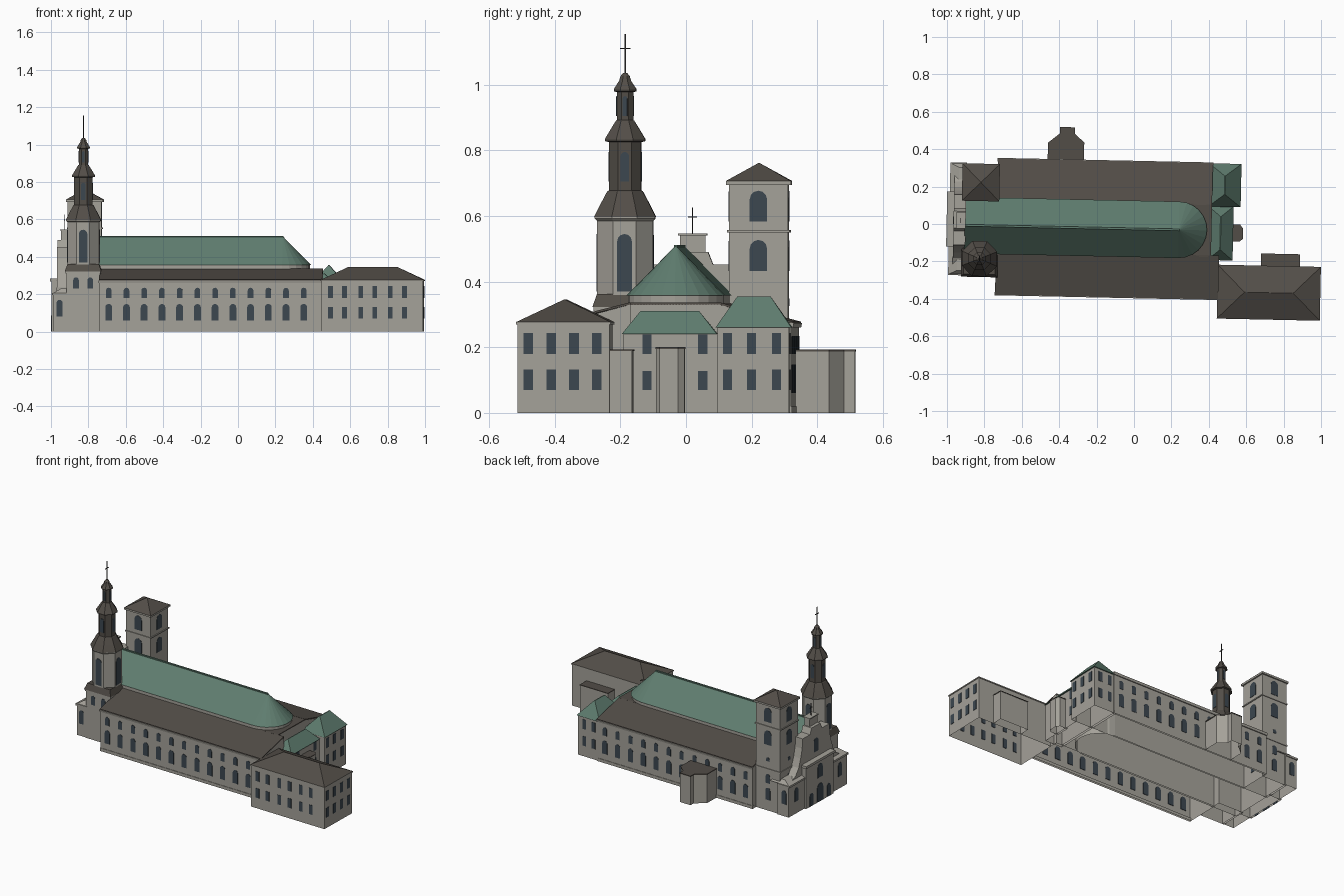
import bpy, bmesh
from math import sin, cos, pi, radians
from mathutils import Matrix, Vector

if "Cube" in bpy.data.objects:
    bpy.data.objects.remove(bpy.data.objects["Cube"])

SKEW = Matrix.Rotation(radians(-1.22), 4, 'Z')   # whole plan is turned slightly


def mat(name, col):
    m = bpy.data.materials.new(name)
    m.diffuse_color = (*col, 1)
    m.use_nodes = True
    m.node_tree.nodes["Principled BSDF"].inputs["Base Color"].default_value = m.diffuse_color
    return m


WALL = mat("stone", (0.375, 0.36, 0.32))
ROOF = mat("brown_roof", (0.085, 0.075, 0.064))
GREEN = mat("copper_roof", (0.115, 0.205, 0.16))
GLASS = mat("window_glass", (0.045, 0.063, 0.08))
IRON = mat("iron", (0.03, 0.03, 0.03))


def mesh(name, verts, faces, m):
    """Build an object; faces lying on the ground are left open."""
    me = bpy.data.meshes.new(name)
    me.from_pydata([SKEW @ Vector(v) for v in verts], [], faces)
    bm = bmesh.new()
    bm.from_mesh(me)
    bmesh.ops.recalc_face_normals(bm, faces=bm.faces)
    floor = [f for f in bm.faces if all(v.co.z < 1e-5 for v in f.verts)]
    bmesh.ops.delete(bm, geom=floor, context='FACES_ONLY')
    bm.to_mesh(me)
    bm.free()
    me.materials.append(m)
    ob = bpy.data.objects.new(name, me)
    bpy.context.collection.objects.link(ob)
    return ob


def loft(name, rings, m):
    """Skin a stack of equal-length rings and cap both ends."""
    n = len(rings[0])
    verts = [p for r in rings for p in r]
    faces = [tuple(range(n)), tuple(range(len(verts) - n, len(verts)))]
    for k in range(len(rings) - 1):
        for i in range(n):
            j = (i + 1) % n
            faces.append((k*n + i, k*n + j, k*n + n + j, k*n + n + i))
    return mesh(name, verts, faces, m)


def plan(name, pts, z0, z1, m):
    return loft(name, [[(x, y, z) for x, y in pts] for z in (z0, z1)], m)


def section(name, pts, x0, x1, m):
    return loft(name, [[(x, y, z) for y, z in pts] for x in (x0, x1)], m)


def box(name, x0, x1, y0, y1, z0, z1, m):
    return plan(name, [(x0, y0), (x1, y0), (x1, y1), (x0, y1)], z0, z1, m)


def hip(name, x0, x1, y0, y1, z0, z1, ix, iy, m):
    """Hipped roof: ix / iy are how far the ridge is set in on each side."""
    ring = lambda a, b, z: [(x0+a, y0+b, z), (x1-a, y0+b, z), (x1-a, y1-b, z), (x0+a, y1-b, z)]
    return loft(name, [ring(0, 0, z0), ring(ix, iy, z1)], m)


def tower_stage(name, profile, m, n=8):
    """Octagon turned around the south-west tower axis; radii are half widths."""
    return loft(name, [[(TX + r/cos(pi/n)*cos((2*i+1)*pi/n), TY + r/cos(pi/n)*sin((2*i+1)*pi/n), z)
                        for i in range(n)] for r, z in profile], m)


def windows(name, specs, m=GLASS):
    """specs: (x, y, z0, z1, width, facing angle in degrees, arched)."""
    verts, faces = [], []
    for x, y, z0, z1, w, ang, arched in specs:
        r = w/2
        prof = [(-r, z0), (r, z0)]
        if arched:
            prof += [(r*cos(a*pi/6), z1 - r + r*sin(a*pi/6)) for a in range(7)]
        else:
            prof += [(r, z1), (-r, z1)]
        nx, ny = cos(radians(ang)), sin(radians(ang))
        b, n = len(verts), len(prof)
        for d in (-0.003, 0.002):
            verts += [(x + nx*d - ny*u, y + ny*d + nx*u, z) for u, z in prof]
        faces += [tuple(range(b, b+n)), tuple(range(b+n, b+2*n))]
        faces += [(b+i, b+(i+1) % n, b+n+(i+1) % n, b+n+i) for i in range(n)]
    return mesh(name, verts, faces, m)


def cross(name, x, y, z0, z1, za, arm, t=0.002):
    box(name + "_post", x-t, x+t, y-t, y+t, z0, z1, IRON)
    box(name + "_arm", x-t, x+t, y-arm, y+arm, za-t, za+t, IRON)


# Aisles: walls, cornice and lean-to roofs
S, N, C = -0.388, 0.329, -0.026
for name, ye, yi, x1 in (("south", S, -0.16, 0.458), ("north", N, 0.11, 0.415)):
    s = -1 if ye < 0 else 1
    e = ye + s*0.006
    section(name + "_aisle", [(ye, 0), (yi, 0), (yi, 0.33), (ye, 0.27)], -0.735, x1, WALL)
    section(name + "_aisle_roof", [(e, 0.272), (yi, 0.33), (yi, 0.337), (e, 0.278)], -0.735, x1, ROOF)
    section(name + "_cornice", [(ye - s*0.01, 0.26), (e, 0.26), (e + s*0.003, 0.274), (ye - s*0.01, 0.274)],
            -0.738, x1 + 0.003, WALL)
    section(name + "_plinth", [(ye - s*0.01, 0), (ye + s*0.003, 0), (ye + s*0.003, 0.02), (ye - s*0.01, 0.02)],
            -0.736, x1, WALL)
    wins = []
    for i in range(12):
        x = -0.683 + i*0.0948
        wins.append((x, ye, 0.18, 0.235, 0.03, 90*s, True))
        if s < 0 or abs(x + 0.372) > 0.11:
            wins.append((x, ye, 0.06, 0.148, 0.037, 90*s, True))
    windows(name + "_aisle_windows", wins)
box("apse_surround_roof", 0.2, 0.415, -0.165, 0.115, 0.329, 0.336, ROOF)
box("apse_surround_wall", 0.405, 0.415, -0.16, 0.11, 0, 0.33, WALL)

# Nave with rounded east end, ridge roof running into a half cone
def nave_outline(r, x0=-0.905, xe=0.24, k=12):
    arc = [(xe + r*sin(a*pi/k), C - r*cos(a*pi/k)) for a in range(k+1)]
    return [(x0, C - r)] + arc + [(x0, C + r)]

plan("nave_wall", nave_outline(0.145), 0, 0.36, WALL)
out = nave_outline(0.151)
n = len(out)
v = [(x, y, 0.357) for x, y in out] + [(-0.905, C, 0.51), (0.24, C, 0.51)]
f = [tuple(range(n)), (0, 1, n+1, n), (n-2, n-1, n, n+1), (n-1, 0, n)]
f += [(i, i+1, n+1) for i in range(1, n-2)]
mesh("nave_roof", v, f, GREEN)
box("nave_ridge_cap", -0.905, 0.243, C-0.005, C+0.005, 0.503, 0.512, GREEN)

# East buildings with copper hipped roofs
box("northeast_wing", 0.40, 0.56, 0.108, 0.326, 0, 0.262, WALL)
hip("northeast_wing_roof", 0.395, 0.568, 0.102, 0.333, 0.26, 0.355, 0.084, 0.065, GREEN)
box("sacristy", 0.40, 0.523, -0.18, 0.11, 0, 0.243, WALL)
hip("sacristy_roof", 0.395, 0.531, -0.184, 0.105, 0.241, 0.31, 0.066, 0.055, GREEN)
plan("east_oriel", [(0.51, -0.079), (0.565, -0.079), (0.581, -0.068), (0.581, -0.012),
                    (0.565, 0.008), (0.51, 0.008)], 0, 0.195, WALL)
plan("east_oriel_roof", [(0.51, -0.081), (0.567, -0.081), (0.583, -0.068), (0.583, -0.012),
                         (0.567, 0.01), (0.51, 0.01)], 0.195, 0.2, ROOF)
ROWS = ((0.07, 0.132), (0.18, 0.243))
wins = [(0.56, y, a, b, 0.028, 0, False) for y in (0.138, 0.212, 0.288) for a, b in ROWS]
wins += [(x, 0.326, a, b, 0.026, 90, False) for x in (0.445, 0.515) for a, b in ROWS]
wins += [(0.523, y, a, b - 0.004, 0.028, 0, False) for y in (-0.108, 0.062) for a, b in ROWS]
windows("east_windows", wins)

# South-east residence
box("residence", 0.457, 1.0, -0.492, -0.212, 0, 0.275, WALL)
box("residence_eave", 0.453, 1.004, -0.496, -0.208, 0.27, 0.277, WALL)
hip("residence_roof", 0.453, 1.004, -0.496, -0.208, 0.277, 0.346, 0.145, 0.1439, ROOF)
box("residence_annex", 0.685, 0.89, -0.212, -0.145, 0, 0.188, WALL)
box("residence_annex_roof", 0.683, 0.892, -0.212, -0.143, 0.188, 0.193, ROOF)
wins = [(x, -0.492, a, b, 0.026, -90, False)
        for x in (0.505, 0.58, 0.667, 0.742, 0.825, 0.9) for a, b in ROWS]
wins += [(1.0, y, a, b, 0.029, 0, False) for y in (-0.46, -0.39, -0.32, -0.25) for a, b in ROWS]
windows("residence_windows", wins)

# North chapel with flat roof
def chapel(d):
    return [(-0.467-d, 0.32), (-0.467-d, 0.425), (-0.405-d, 0.475), (-0.405-d, 0.508+d),
            (-0.328+d, 0.508+d), (-0.328+d, 0.475), (-0.277+d, 0.43), (-0.277+d, 0.32)]

plan("chapel_wall", chapel(0), 0, 0.187, WALL)
plan("chapel_roof", chapel(0.002), 0.187, 0.193, ROOF)

# Square north-west tower
QX, QY, h = -0.823, 0.205, 0.09
sq = lambda name, r, z0, z1: box(name, QX-r, QX+r, QY-r, QY+r, z0, z1, WALL)
sq("square_tower", h, 0, 0.7)
sq("square_tower_belt_low", h+0.004, 0.268, 0.277)
sq("square_tower_belt", h+0.005, 0.55, 0.557)
sq("square_tower_cornice", h+0.009, 0.694, 0.706)
hip("square_tower_roof", QX-0.1, QX+0.1, QY-0.1, QY+0.1, 0.706, 0.762, 0.0995, 0.0995, ROOF)
wins = []
for a in range(0, 360, 90):
    x, y = QX + h*cos(radians(a)), QY + h*sin(radians(a))
    wins += [(x, y, z, z+0.094, 0.053, a, True) for z in (0.433, 0.583)]
    wins += [(x, y, 0.325, 0.35, 0.024, a, True), (x, y, 0.07, 0.15, 0.035, a, True),
             (x, y, 0.18, 0.24, 0.032, a, True)]
windows("square_tower_windows", wins)

# Octagonal south-west tower with stacked helm
TX, TY = -0.822, -0.203
box("spire_tower_base", TX-0.09, TX+0.09, TY-0.088, TY+0.09, 0, 0.325, WALL)
box("spire_base_belt", TX-0.094, TX+0.094, TY-0.094, TY+0.094, 0.31, 0.323, WALL)
hip("spire_base_skirt", TX-0.098, TX+0.098, TY-0.098, TY+0.098, 0.322, 0.362, 0.014, 0.014, ROOF)
tower_stage("spire_octagon", [(0.085, 0.34), (0.085, 0.585), (0.092, 0.592), (0.092, 0.6)], WALL)
tower_stage("spire_helm", [(0.094, 0.597), (0.075, 0.635), (0.054, 0.675), (0.049, 0.678), (0.049, 0.825),
                           (0.061, 0.828), (0.061, 0.835), (0.045, 0.862), (0.028, 0.89), (0.025, 0.892),
                           (0.025, 0.977), (0.034, 0.98), (0.034, 0.987), (0.018, 1.012),
                           (0.014, 1.026), (0.006, 1.036)], ROOF)
wins = []
for a in range(0, 360, 90):
    for r, z0, z1, w in ((0.085, 0.37, 0.545, 0.045), (0.049, 0.705, 0.795, 0.026), (0.025, 0.905, 0.965, 0.014)):
        wins.append((TX + r*cos(radians(a)), TY + r*sin(radians(a)), z0, z1, w, a, True))
wins += [(TX + dx, TY - 0.088, 0.23, 0.29, 0.03, -90, True) for dx in (-0.038, 0.038)]
windows("spire_tower_windows", wins)
cross("spire_cross", TX, TY, 1.03, 1.155, 1.11, 0.016)

# West front: low wings, projecting centre and scrolled gable
box("west_wings", -0.982, -0.9, -0.288, 0.303, 0, 0.195, WALL)
box("west_wings_cornice", -0.988, -0.9, -0.294, 0.309, 0.195, 0.207, WALL)
hip("west_wings_coping", -0.982, -0.84, -0.288, 0.303, 0.207, 0.23, 0.04, 0.02, WALL)
box("west_centre", -0.995, -0.9, -0.135, 0.145, 0, 0.268, WALL)
box("west_centre_cornice", -1.002, -0.9, -0.142, 0.152, 0.268, 0.284, WALL)
half = [(0.25, 0.21), (0.205, 0.235), (0.175, 0.275), (0.155, 0.33), (0.14, 0.39),
        (0.135, 0.452), (0.06, 0.452), (0.045, 0.49)]
section("west_gable", [(y + 0.003, z) for y, z in half] + [(0.003 - y, z) for y, z in half[::-1]],
        -0.965, -0.9, WALL)
box("gable_top", -0.945, -0.905, -0.038, 0.04, 0.45, 0.54, WALL)
box("gable_top_cap", -0.95, -0.9, -0.043, 0.045, 0.54, 0.547, WALL)
cross("gable_cross", -0.927, 0.0, 0.545, 0.626, 0.597, 0.013)
wins = [(-0.995, 0.003, 0.001, 0.12, 0.06, 180, True), (-0.995, 0.003, 0.16, 0.25, 0.05, 180, True),
        (-0.965, 0.003, 0.32, 0.41, 0.045, 180, True)]
wins += [(-0.995, y, 0.001, 0.085, 0.035, 180, True) for y in (-0.085, 0.09)]
wins += [(-0.982, y, 0.08, 0.17, 0.035, 180, True) for y in (-0.215, 0.225)]
wins += [(-0.948, y, 0.08, 0.17, 0.033, a, True) for y, a in ((-0.288, -90), (0.303, 90))]
windows("west_front_windows", wins)
